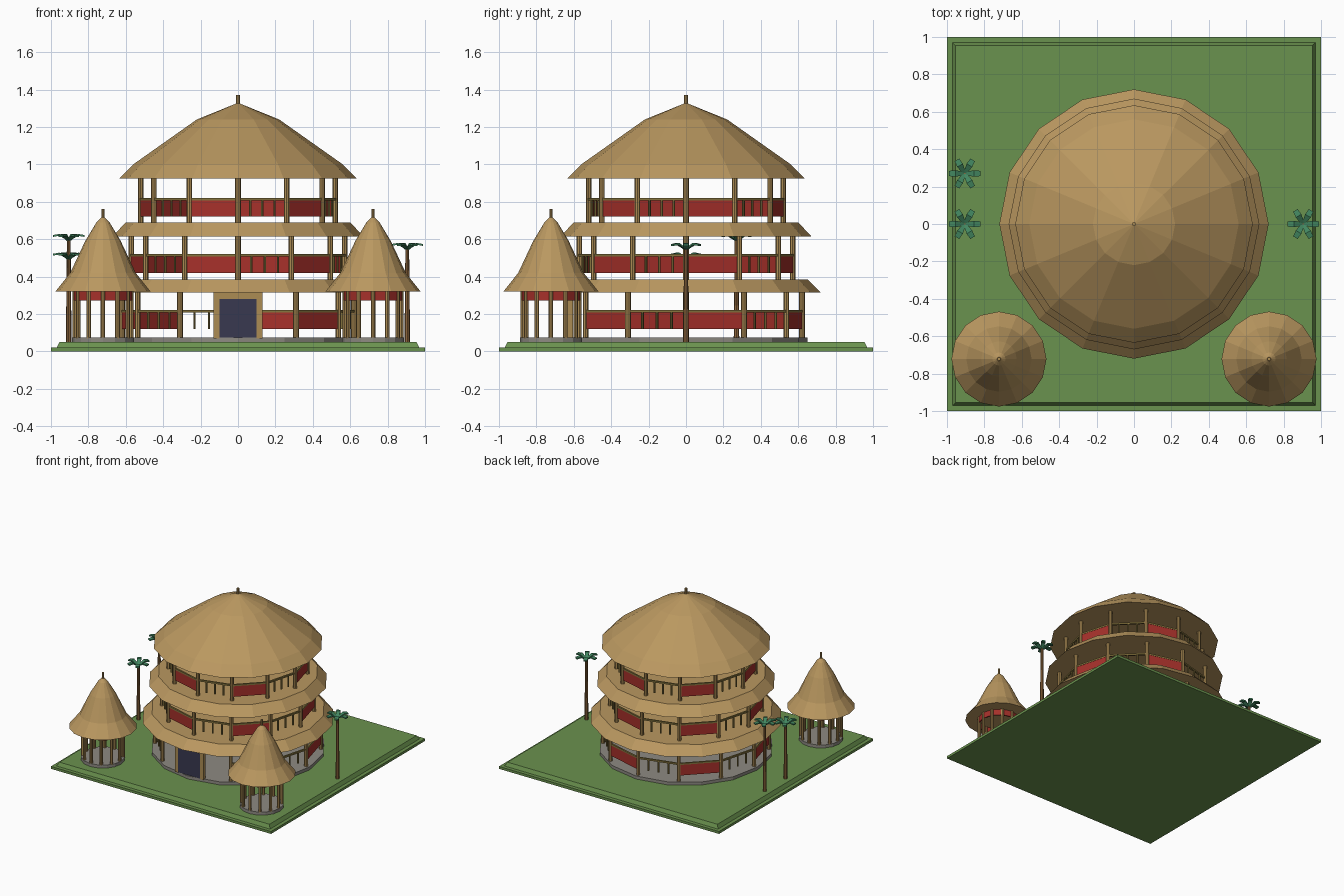
import bpy, bmesh, math
from mathutils import Vector, Matrix

if "Cube" in bpy.data.objects:
    bpy.data.objects.remove(bpy.data.objects["Cube"])


def mat(name, r, g, b):
    lin = lambda c: c / 12.92 if c <= 0.04045 else ((c + 0.055) / 1.055) ** 2.4
    m = bpy.data.materials.new(name)
    m.diffuse_color = (lin(r / 255), lin(g / 255), lin(b / 255), 1)
    m.use_nodes = True
    m.node_tree.nodes["Principled BSDF"].inputs["Base Color"].default_value = m.diffuse_color
    return m


THATCH = mat("thatch", 186, 152, 96)
WOOD = mat("post_wood", 172, 140, 84)
BAMBOO = mat("bamboo_rail", 134, 116, 62)
RED = mat("red_panel", 166, 48, 42)
GRASS = mat("grass", 106, 146, 78)
STONE = mat("stone", 142, 138, 130)
DOOR = mat("door_navy", 56, 56, 80)
BARK = mat("palm_bark", 142, 102, 60)
LEAF = mat("palm_leaf", 66, 134, 96)


def finish(name, bm, material):
    bmesh.ops.recalc_face_normals(bm, faces=bm.faces)
    me = bpy.data.meshes.new(name)
    bm.to_mesh(me)
    bm.free()
    me.materials.append(material)
    ob = bpy.data.objects.new(name, me)
    bpy.context.collection.objects.link(ob)
    return ob


def lathe(bm, profile, n, cx=0, cy=0):
    """Closed solid of revolution from (radius, z) points, bottom to top."""
    rings = []
    for r, z in profile:
        rings.append([bm.verts.new((cx + r * math.sin(2 * math.pi * i / n),
                                    cy - r * math.cos(2 * math.pi * i / n), z))
                      for i in range(n)])
    for a, b in zip(rings, rings[1:]):
        for i in range(n):
            j = (i + 1) % n
            bm.faces.new((a[i], a[j], b[j], b[i]))
    bm.faces.new(rings[0])
    bm.faces.new(rings[-1])


def box(bm, lo, hi):
    lo, hi = Vector(lo), Vector(hi)
    m = Matrix.Translation((lo + hi) / 2) @ Matrix.Diagonal((*(hi - lo), 1))
    bmesh.ops.create_cube(bm, size=1, matrix=m)


def wall(bm, p, q, z0, z1, t):
    """Upright bar or panel of thickness t between two plan points."""
    p, q = Vector(p), Vector(q)
    d = q - p
    mid = (p + q) / 2
    m = (Matrix.Translation((mid.x, mid.y, (z0 + z1) / 2))
         @ Matrix.Rotation(math.atan2(d.y, d.x), 4, 'Z')
         @ Matrix.Diagonal((d.length, t, z1 - z0, 1)))
    bmesh.ops.create_cube(bm, size=1, matrix=m)


def spot(r, i, n=12, cx=0, cy=0):
    a = 2 * math.pi * i / n - math.pi / 2
    return (cx + r * math.cos(a), cy + r * math.sin(a))


# Lawn: flat slab plus a slightly tapered raised terrace
bm = bmesh.new()
box(bm, (-1, -1, 0), (1, 1, 0.02))
finish("lawn_slab", bm, GRASS)
bm = bmesh.new()
s = math.sqrt(2)
lathe(bm, [(0.97 * s, 0.02), (0.955 * s, 0.05)], 4)
bmesh.ops.rotate(bm, verts=bm.verts, matrix=Matrix.Rotation(math.pi / 4, 3, 'Z'))
finish("lawn_terrace", bm, GRASS)

# Main house plinth
bm = bmesh.new()
lathe(bm, [(0.65, 0.05), (0.65, 0.075)], 16)
finish("house_plinth", bm, STONE)

# Three thatched roofs
for name, prof in (
        ("lower_roof", [(0.72, 0.315), (0.65, 0.385)]),
        ("middle_roof", [(0.67, 0.615), (0.60, 0.69)]),
        ("top_roof", [(0.635, 0.925), (0.56, 1.0), (0.22, 1.24), (0.01, 1.325)])):
    bm = bmesh.new()
    lathe(bm, prof, 16)
    finish(name, bm, THATCH)
bm = bmesh.new()
lathe(bm, [(0.01, 1.31), (0.01, 1.37)], 8)
finish("top_finial", bm, WOOD)

# Storeys: posts, red panels alternating with open balustrades
storeys = (("ground", 0.62, 0.07, 0.32, 0.12),
           ("middle", 0.57, 0.38, 0.62, 0.42),
           ("upper", 0.52, 0.685, 0.93, 0.72))
for name, r, z0, z1, zr in storeys:
    posts, panels, rails = bmesh.new(), bmesh.new(), bmesh.new()
    for i in range(12):
        p, q = spot(r, i), spot(r, i + 1)
        if not (name == "ground" and i == 0):
            lathe(posts, [(0.015, z0), (0.015, z1)], 8, *p)
        if name == "ground" and i in (0, 11):
            continue                      # entrance bays stay open
        wall(rails, p, q, zr + 0.087, zr + 0.1, 0.014)
        if i % 2:
            wall(panels, p, q, zr, zr + 0.088, 0.01)
        else:
            for k in (0.25, 0.5, 0.75):
                c = Vector(p).lerp(Vector(q), k)
                lathe(rails, [(0.007, zr), (0.007, zr + 0.09)], 6, c.x, c.y)
    finish(name + "_posts", posts, WOOD)
    finish(name + "_panels", panels, RED)
    finish(name + "_rails", rails, BAMBOO)

# Entrance
bm = bmesh.new()
box(bm, (-0.13, -0.635, 0.07), (-0.10, -0.605, 0.315))
box(bm, (0.10, -0.635, 0.07), (0.13, -0.605, 0.315))
box(bm, (-0.10, -0.635, 0.28), (0.10, -0.605, 0.315))
finish("door_frame", bm, WOOD)
bm = bmesh.new()
box(bm, (-0.10, -0.637, 0.075), (0.10, -0.61, 0.28))
finish("door", bm, DOOR)

# Two round huts at the front corners
for side, cx in (("left", -0.722), ("right", 0.722)):
    cy = -0.722
    bm = bmesh.new()
    lathe(bm, [(0.165, 0.05), (0.165, 0.075)], 16, cx, cy)
    finish(side + "_hut_base", bm, STONE)
    bm = bmesh.new()
    lathe(bm, [(0.254, 0.32), (0.175, 0.42), (0.095, 0.59), (0.035, 0.69),
               (0.01, 0.715)], 16, cx, cy)
    finish(side + "_hut_roof", bm, THATCH)
    bm = bmesh.new()
    lathe(bm, [(0.009, 0.70), (0.009, 0.76)], 8, cx, cy)
    finish(side + "_hut_finial", bm, WOOD)
    posts, band = bmesh.new(), bmesh.new()
    for i in range(12):
        p, q = spot(0.152, i, 12, cx, cy), spot(0.152, i + 1, 12, cx, cy)
        lathe(posts, [(0.012, 0.07), (0.012, 0.325)], 8, *p)
        wall(band, p, q, 0.272, 0.322, 0.01)
    finish(side + "_hut_posts", posts, WOOD)
    finish(side + "_hut_band", band, RED)

# Palms: trunk plus six bent fronds
for n, (cx, cy, h) in enumerate(((-0.905, 0.27, 0.60), (-0.905, 0, 0.50),
                                 (0.905, 0, 0.552)), 1):
    bm = bmesh.new()
    lathe(bm, [(0.015, 0.05), (0.010, h)], 8, cx, cy)
    finish(f"palm_{n}_trunk", bm, BARK)
    bm = bmesh.new()
    for k in range(6):
        rot = Matrix.Rotation(k * math.pi / 3, 3, 'Z')
        rows = []
        for x, w, z in ((0.0, 0.008, -0.012), (0.05, 0.017, 0.018), (0.084, 0.014, 0.012)):
            rows.append([bm.verts.new(rot @ Vector((x, y, z + dz)) + Vector((cx, cy, h)))
                         for y, dz in ((-w, 0), (w, 0), (w, 0.01), (-w, 0.01))])
        for a, b in zip(rows, rows[1:]):
            for i in range(4):
                j = (i + 1) % 4
                bm.faces.new((a[i], a[j], b[j], b[i]))
        bm.faces.new(rows[0])
        bm.faces.new(rows[-1])
    finish(f"palm_{n}_fronds", bm, LEAF)
